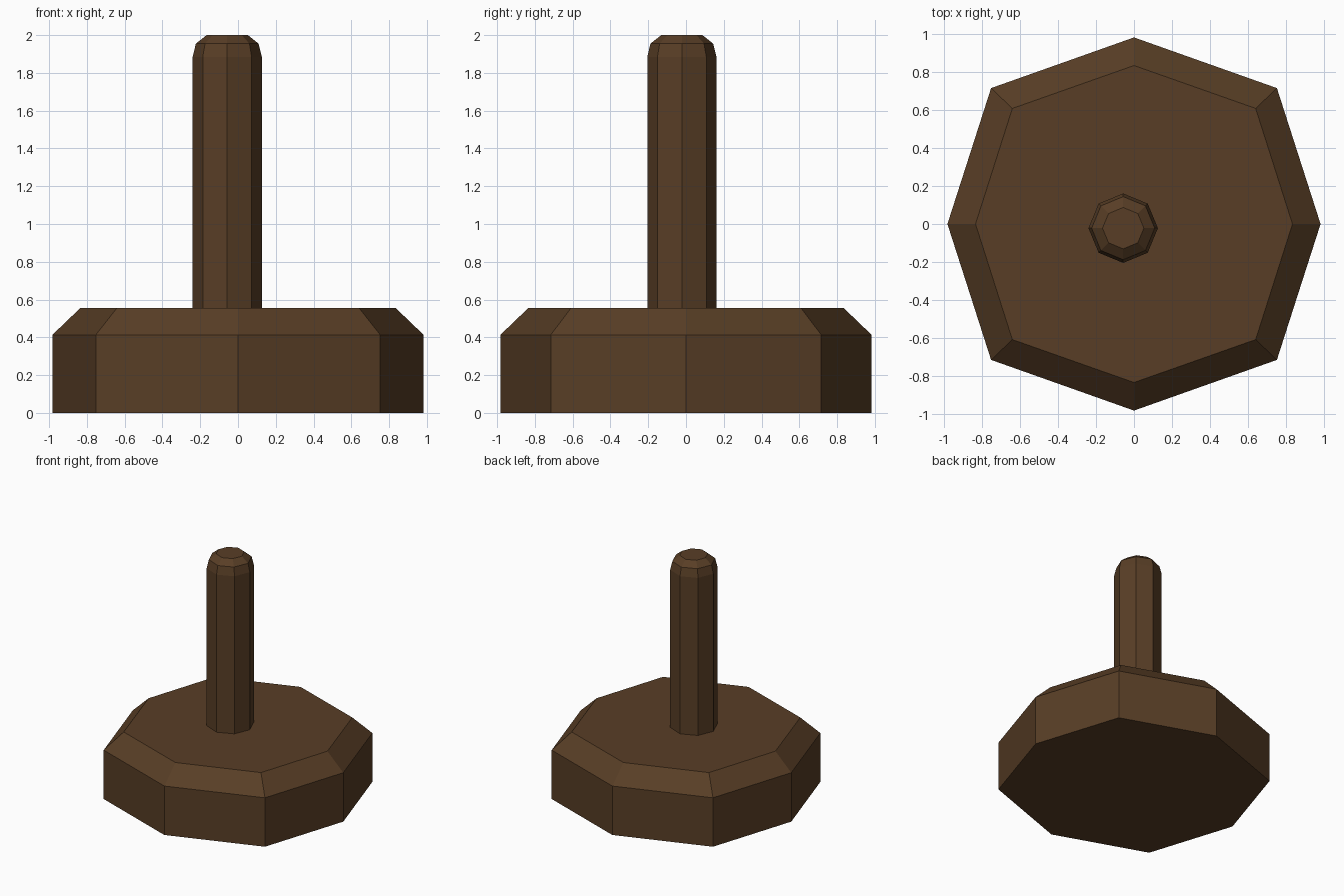
import bpy, bmesh, math

if "Cube" in bpy.data.objects:
    bpy.data.objects.remove(bpy.data.objects["Cube"])

wood = bpy.data.materials.new("dark_brown_wood")
wood.diffuse_color = (0.098, 0.048, 0.019, 1.0)
wood.use_nodes = True
wood.node_tree.nodes["Principled BSDF"].inputs["Base Color"].default_value = wood.diffuse_color


def octagon(r, diag_x, diag_y):
    """Eight-sided ring: axis points at r, diagonal points at (diag_x, diag_y)."""
    return [(r, 0), (diag_x, diag_y), (0, r), (-diag_x, diag_y),
            (-r, 0), (-diag_x, -diag_y), (0, -r), (diag_x, -diag_y)]


def stack(name, rings, location=(0, 0, 0)):
    """Flat-shaded solid from a stack of (ring points, height)."""
    bm = bmesh.new()
    loops = [[bm.verts.new((x, y, z)) for x, y in pts] for pts, z in rings]
    bm.faces.new(loops[0][::-1])
    bm.faces.new(loops[-1])
    for low, high in zip(loops, loops[1:]):
        for i in range(8):
            j = (i + 1) % 8
            bm.faces.new((low[i], low[j], high[j], high[i]))
    mesh = bpy.data.meshes.new(name)
    bm.to_mesh(mesh)
    bm.free()
    mesh.materials.append(wood)
    obj = bpy.data.objects.new(name, mesh)
    obj.location = location
    bpy.context.collection.objects.link(obj)
    return obj


# Wide base with chamfered top edge
outer = octagon(0.983, 0.753, 0.716)
inner = octagon(0.835, 0.641, 0.609)
stack("base", [(outer, 0), (outer, 0.413), (inner, 0.555)])

# Off-centre post with rounded tip
d = math.sqrt(0.5)
post = [(octagon(r, r * d, r * d), z) for r, z in
        ((0.183, 0.545), (0.183, 1.885), (0.166, 1.955), (0.109, 2.0))]
stack("post", post, (-0.057, -0.022, 0))
